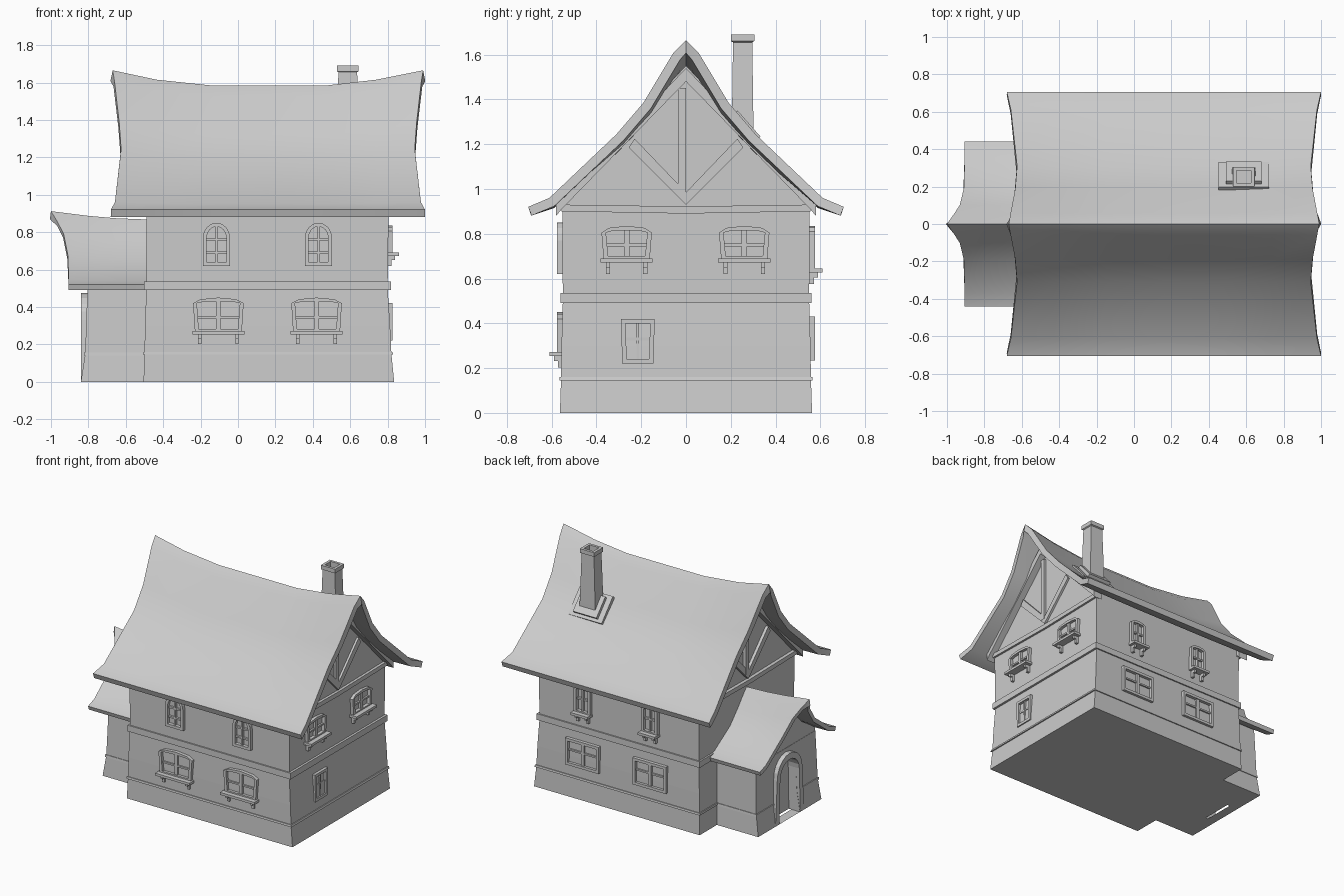
import bpy, bmesh
from math import pi, cos, sin, radians
from mathutils import Vector

if "Cube" in bpy.data.objects:
    bpy.data.objects.remove(bpy.data.objects["Cube"])


def finish(bm, name):
    bmesh.ops.recalc_face_normals(bm, faces=bm.faces)
    me = bpy.data.meshes.new(name)
    bm.to_mesh(me)
    bm.free()
    ob = bpy.data.objects.new(name, me)
    bpy.context.collection.objects.link(ob)
    return ob


def skin(bm, rings, caps=True, closed=False):
    vs = [[bm.verts.new(p) for p in r] for r in rings]
    n = len(vs[0])
    pairs = list(zip(vs, vs[1:])) + ([(vs[-1], vs[0])] if closed else [])
    for a, b in pairs:
        for i in range(n):
            bm.faces.new((a[i], a[(i + 1) % n], b[(i + 1) % n], b[i]))
    if caps and not closed:
        bm.faces.new(vs[0])
        bm.faces.new(vs[-1])


def prism(bm, pts, place, d0, d1):
    skin(bm, [[place(u, v, d) for u, v in pts] for d in (d0, d1)])


def frame(bm, outer, inner, place, d0, d1):
    skin(bm, [[place(u, v, d) for u, v in pts] for pts, d in
              ((outer, d0), (outer, d1), (inner, d1), (inner, d0))], closed=True)


def rect(u0, u1, v0, v1):
    return [(u0, v0), (u1, v0), (u1, v1), (u0, v1)]


def stack(name, levels):
    """Loft of rectangles (x0, x1, y0, y1, z)."""
    bm = bmesh.new()
    skin(bm, [[(a, c, z), (b, c, z), (b, d, z), (a, d, z)] for a, b, c, d, z in levels])
    return finish(bm, name)


def arch(w0, w, z0, zs, zt, n):
    pts = [(-w0 / 2, z0), (w0 / 2, z0)]
    return pts + [(w / 2 * cos(pi * i / n), zs + (zt - zs) * sin(pi * i / n)) for i in range(n + 1)]


# wall frames: u along the wall, v up, d outwards
def front(c): return lambda u, v, d: (c + u, -0.55 - d, v)
def back(c): return lambda u, v, d: (c - u, 0.55 + d, v)
def right(c): return lambda u, v, d: (0.80 + d, c + u, v)
def left(c): return lambda u, v, d: (-0.49 - d, c - u, v)
def along_x(u, v, d): return (d, u, v)


def window(name, place, w, z0, zs, zt, n, bars, sill=None, taper=0.0):
    bm = bmesh.new()
    t = 0.02
    frame(bm, arch(w - taper, w, z0, zs, zt, n),
          arch(w - taper - 2 * t, w - 2 * t, z0 + t, zs - t * (n == 1), zt - t, n), place, -0.02, 0.026)
    mid = 0.012 if w > 0.2 else 0.006
    prism(bm, rect(-mid, mid, z0, zt - 0.01), place, -0.02, 0.019)
    for b in bars:
        prism(bm, rect(-w / 2 + 0.012, w / 2 - 0.012, b - 0.006, b + 0.006), place, -0.02, 0.016)
    if sill:
        h = w / 2 + 0.004
        prism(bm, rect(-h, h, z0 - 0.008, z0 + 0.01), place, -0.02, 0.06)
        for s in (-1, 1):
            c = s * sill
            prism(bm, rect(c - 0.009, c + 0.009, z0 - 0.03, z0 - 0.008), place, -0.02, 0.04)
            prism(bm, rect(c - 0.009, c + 0.009, z0 - 0.06, z0 - 0.03), place, -0.02, 0.022)
    return finish(bm, name)


def roof(name, profile, stations, thick):
    """profile: (y, z, sag weight, end inset); stations: (x, sag, inset direction)."""
    full = [(-y, z, w, e) for y, z, w, e in profile[:0:-1]] + profile
    bm = bmesh.new()
    g = [[bm.verts.new((x + f * e, y, z - s * w)) for y, z, w, e in full] for x, s, f in stations]
    for a, b in zip(g, g[1:]):
        for i in range(len(full) - 1):
            bm.faces.new((a[i], b[i], b[i + 1], a[i + 1]))
    bm.normal_update()
    me = bpy.data.meshes.new(name)
    bm.to_mesh(me)
    bm.free()
    ob = bpy.data.objects.new(name, me)
    bpy.context.collection.objects.link(ob)
    m = ob.modifiers.new("thickness", 'SOLIDIFY')
    m.thickness, m.offset, m.use_even_offset = thick, -1, True
    bpy.ops.object.select_all(action='DESELECT')
    ob.select_set(True)
    bpy.context.view_layer.objects.active = ob
    bpy.ops.object.modifier_apply(modifier=m.name)
    bpy.ops.object.shade_smooth_by_angle(angle=radians(30))


# main walls, plinth and bands
stack("main_walls", [(-.505, .835, -.563, .563, 0), (-.50, .82, -.558, .558, .15), (-.497, .813, -.556, .556, .3),
                     (-.49, .80, -.55, .55, .5), (-.49, .805, -.552, .552, .91)])
stack("plinth_trim", [(-.508, .83, -.566, .566, .145), (-.506, .826, -.564, .564, .16)])
stack("floor_band", [(-.502, .817, -.56, .56, .49), (-.502, .817, -.56, .56, .535)])

# gable wall under the roof
bm = bmesh.new()
half = [(.55, .85), (.55, .95), (.31, 1.16), (.19, 1.285), (.058, 1.49)]
prism(bm, half + [(0, 1.55)] + [(-y, z) for y, z in half[::-1]], along_x, -.485, .80)
finish(bm, "gable_walls")

# gable timbers on both ends
for side, place in (("right", right(0)), ("left", left(0))):
    bm = bmesh.new()
    prism(bm, [(-.555, .90), (0, .89), (.555, .90), (.555, .93), (0, .922), (-.555, .93)], place, -.02, .02)
    prism(bm, rect(-.035, 0, .97, 1.45), place, -.02, .018)
    for s in (-1, 1):
        prism(bm, [(0, .93), (s * .255, 1.185), (s * .23, 1.225), (0, .985)], place, -.02, .016)
        prism(bm, [(0, 1.48), (s * .555, .91), (s * .58, .88), (s * .58, .93), (0, 1.54)], place, -.02, .05)
    finish(bm, side + "_gable_timbers")

# main roof with sagging ridge
roof("main_roof",
     [(0, 1.665, 1, 0), (.058, 1.605, .95, .01), (.19, 1.385, .8, .035), (.31, 1.245, .6, .045),
      (.61, .96, .1, .012), (.705, .92, 0, -.01)],
     [(-.67, 0, 1), (-.435, .05, 0), (-.15, .08, 0), (.16, .08, 0), (.48, .08, 0), (.74, .05, 0), (.99, 0, -1)], .042)

# chimney with hollow cap, and its stepped collar on the roof slope
def box(hx, hy, z): return (.587 - hx, .587 + hx, .253 - hy, .253 + hy, z)
stack("chimney", [box(.068, .05, 1.15), box(.062, .048, 1.3), box(.05, .043, 1.655), box(.058, .052, 1.66),
                  box(.058, .052, 1.69), box(.038, .033, 1.69), box(.038, .033, 1.6)])
bm = bmesh.new()
c, along, up = Vector((.248, 1.262)), Vector((.66, -.75)), Vector((.75, .66))
for hx, hl, t in ((.135, .10, .022), (.095, .078, .045)):
    prism(bm, [c + along * a + up * b for a, b in rect(-hl, hl, -.03, t)], along_x, .587 - hx, .587 + hx)
finish(bm, "chimney_collar")

# porch walls with arched doorway recess
porch = stack("porch_walls", [(-.84, -.45, -.365, .365, 0), (-.817, -.45, -.355, .355, .15),
                              (-.805, -.45, -.345, .345, .5)])
bm = bmesh.new()
prism(bm, arch(.24, .22, -.1, .32, .43, 10), along_x, -.95, -.75)
cutter = finish(bm, "doorway_cutter")
cutter.hide_render = True
cutter.hide_set(True)
m = porch.modifiers.new("doorway", 'BOOLEAN')
m.operation, m.object, m.solver = 'DIFFERENCE', cutter, 'EXACT'

bm = bmesh.new()
half = [(.345, .45), (.345, .525), (.19, .625), (.1, .73), (.05, .79)]
prism(bm, half + [(0, .84)] + [(-y, z) for y, z in half[::-1]], along_x, -.803, -.45)
finish(bm, "porch_gable")

bm = bmesh.new()
frame(bm, arch(.33, .29, 0, .33, .475, 10), arch(.24, .22, 0, .32, .43, 10), along_x, -.84, -.77)
finish(bm, "door_arch")

# porch plinth trim, split around the door
bm = bmesh.new()
for s in (-1, 1):
    prism(bm, [(s * .15, .14), (s * .361, .14), (s * .359, .157), (s * .15, .157)], along_x, -.823, -.45)
finish(bm, "porch_plinth_trim")

# porch roof with pointed front
roof("porch_roof",
     [(0, .912, 1, 0), (.05, .855, 1, .035), (.1, .79, .9, .068), (.19, .68, .6, .09),
      (.37, .545, .1, .095), (.44, .52, 0, .095)],
     [(-1, 0, 1), (-.8, .025, 0), (-.65, .038, 0), (-.47, .045, 0)], .03)

# windows
for i, (lo, hi) in enumerate(((-.105, -.115), (.42, .43))):
    window(f"front_lower_window_{i}", front(lo), .27, .262, .42, .45, 4, [.345], .1, .02)
    window(f"front_upper_window_{i}", front(hi), .145, .62, .77, .85, 8, [.69, .76])
for i, x in enumerate((-.105, .44)):
    window(f"back_lower_window_{i}", back(x), .27, .235, .43, .43, 1, [.345])
    window(f"back_upper_window_{i}", back(x), .13, .635, .81, .835, 4, [.74], .04)
for i, y in enumerate((-.265, .26)):
    window(f"right_upper_window_{i}", right(y), .225, .68, .805, .835, 4, [.75], .083, .02)
window("right_lower_window", right(-.215), .15, .22, .42, .42, 1, [.33], None, .01)
